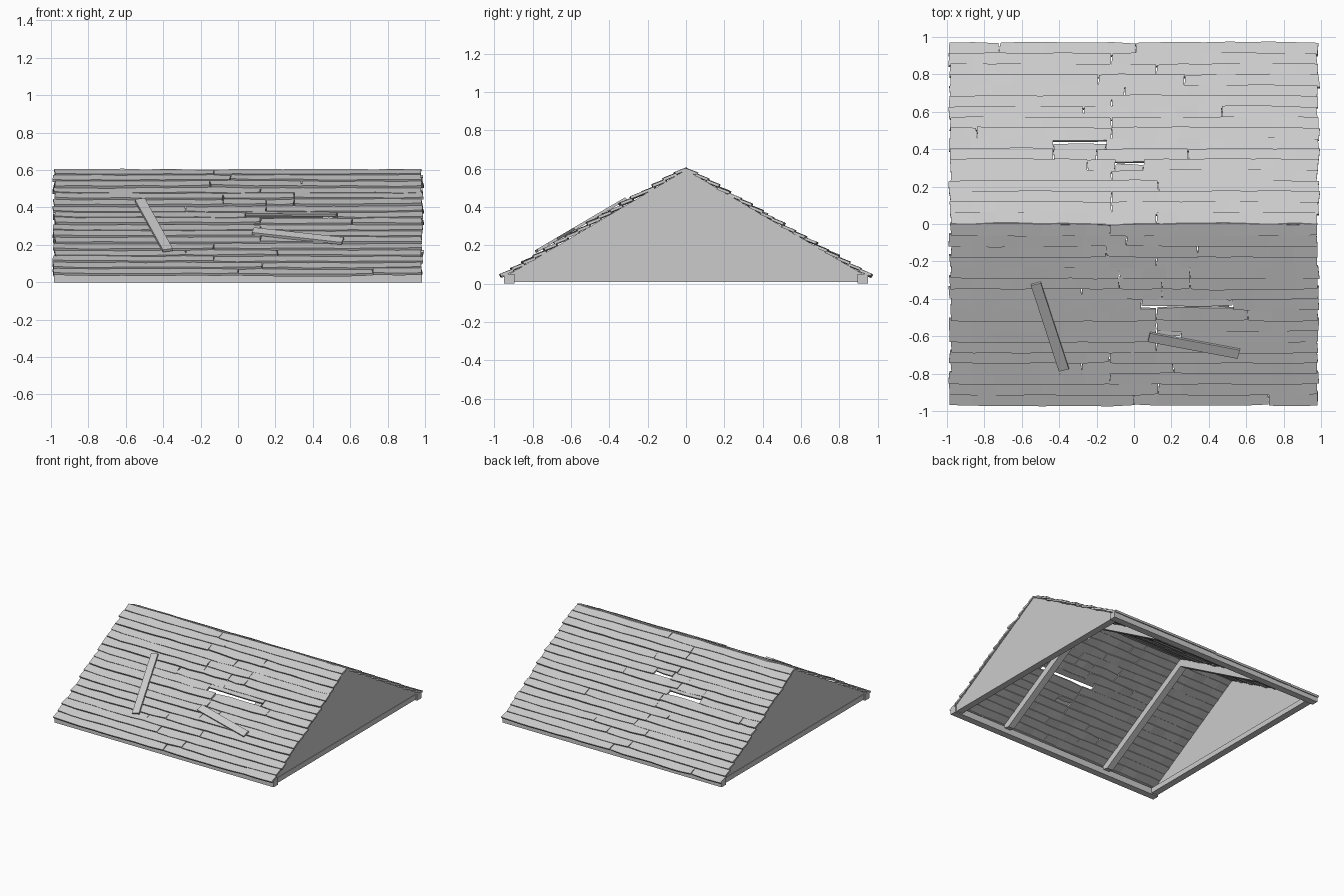
import bpy, bmesh, math, random
from mathutils import Vector

if "Cube" in bpy.data.objects:
    bpy.data.objects.remove(bpy.data.objects["Cube"])

random.seed(4)
RIDGE_Z = 0.608
ANG = math.atan2(0.57, 0.97)
C, S = math.cos(ANG), math.sin(ANG)
ROWS = 17
PITCH = 0.965 / C / ROWS


def on_slope(side, x, v, n):
    """x along ridge, v down the slope, n above it; side is -1 front, +1 back."""
    return Vector((x, side * (v * C + n * S), RIDGE_Z - v * S + n * C))


def add_object(name, bm):
    bmesh.ops.recalc_face_normals(bm, faces=bm.faces)
    me = bpy.data.meshes.new(name)
    bm.to_mesh(me)
    bm.free()
    ob = bpy.data.objects.new(name, me)
    bpy.context.collection.objects.link(ob)
    return ob


def loft(bm, rings):
    """Closed tube through rings of points, capped at both ends."""
    vs = [[bm.verts.new(p) for p in r] for r in rings]
    k = len(vs[0])
    for a, b in zip(vs, vs[1:]):
        for i in range(k):
            bm.faces.new((a[i], a[(i + 1) % k], b[(i + 1) % k], b[i]))
    bm.faces.new(vs[0])
    bm.faces.new(vs[-1][::-1])


def box(name, x0, x1, y0, y1, z0, z1):
    bm = bmesh.new()
    loft(bm, [[(x, y0, z0), (x, y1, z0), (x, y1, z1), (x, y0, z1)] for x in (x0, x1)])
    return add_object(name, bm)


def plank(bm, side, x0, x1, v0, v1, lift):
    """Worn board: wavy long edges, ragged ends, lower edge lapping outward."""
    segs = max(2, round((x1 - x0) / 0.12))
    r = random.uniform
    rings = []
    skew = r(-0.003, 0.003)
    for i in range(segs + 1):
        t = i / segs
        a = v0 + r(-0.003, 0.003)
        b = v1 + r(-0.003, 0.003) + skew * (2 * t - 1)
        if i in (0, segs):
            a, b = a + 0.004, b - 0.004
        x = x0 + (x1 - x0) * t
        e = r(-0.004, 0.004) if i in (0, segs) else 0
        n = lift + r(-0.002, 0.002)
        rings.append([on_slope(side, x - e, a, n - 0.018), on_slope(side, x + e, b, n - 0.008),
                      on_slope(side, x + e, b, n + 0.007), on_slope(side, x - e, a, n - 0.004)])
    loft(bm, rings)


# Board joints per row, listed from ridge to eave
JOINTS = {
    -1: [[-.13], [-.04], [-.15, .34], [.12], [-.08, .30], [-.08, .15, .30], [-.28, .15],
         [.04, .53], [.12, .61], [.12], [.12, .25], [.12], [-.13], [-.28, .21], [-.13],
         [.13], [0, .72]],
    1: [[.12], [-.12], [-.12], [.13], [-.12], [-.25, -.1, .05], [-.43, -.2, .29],
        [-.43, -.15], [-.84, -.12], [-.12], [-.27, .47], [-.12], [-.05], [-.19, .27],
        [.12], [-.12], [-.72, .01]],
}
# Broken boards: (side, row, segment) -> kept part of the width, leaving a hole
BROKEN = {(-1, 7, 1): 0.62, (-1, 10, 1): 0.5, (1, 7, 1): 0.55, (1, 5, 2): 0.6}

for side, label in ((-1, "front"), (1, "back")):
    bm = bmesh.new()
    for row, joints in enumerate(JOINTS[side]):
        xs = [-0.985 - random.uniform(-.006, .008)] + joints + [0.985 + random.uniform(-.006, .008)]
        for seg, (a, b) in enumerate(zip(xs, xs[1:])):
            v0 = row * PITCH - (0.007 if row else 0)
            v1 = (row + 1) * PITCH + 0.003
            keep = BROKEN.get((side, row, seg))
            if keep:
                v1 = v0 + (v1 - v0) * keep
            # the board below a hole must not ride up into it
            lift = random.uniform(-0.002, 0.005)
            if side == -1 and 1 <= row <= 12 and row % 3:
                lift += 0.005
            plank(bm, side, a + 0.002, b - 0.002, v0, v1, lift)
    add_object(label + "_roof_boards", bm)


# Loose boards lying across the front slope
def loose_board(name, p, q, width, n):
    bm = bmesh.new()
    p, q = Vector((p[0], -p[1] / C)), Vector((q[0], -q[1] / C))
    d = (q - p).normalized()
    w = Vector((-d.y, d.x)) * width / 2
    loft(bm, [[on_slope(-1, *(e + s * w), h) for s, h in ((-1, n), (1, n), (1, n + .015), (-1, n + .015))]
              for e in (p, q)])
    add_object(name, bm)


loose_board("loose_board_steep", (-0.525, -0.31), (-0.375, -0.77), 0.055, 0.010)
loose_board("loose_board_flat", (0.08, -0.595), (0.56, -0.685), 0.055, 0.010)

# Base frame: eave beams and end ties
for s, label in ((-1, "front"), (1, "back")):
    box(label + "_eave_beam", -0.985, 0.985, s * 0.95, s * 0.895, 0, 0.052)
for s, label in ((-1, "left"), (1, "right")):
    box(label + "_end_tie", s * 0.92, s * 0.975, -0.9, 0.9, 0.008, 0.05)
    # Triangular gable wall
    bm = bmesh.new()
    tri = [(-0.93, 0.045), (0.93, 0.045), (0, 0.594)]
    loft(bm, [[(s * x, y, z) for y, z in tri] for x in (0.955, 0.972)])
    add_object(label + "_gable_wall", bm)

# Rafter pairs under the boards
for s, label in ((-1, "left"), (1, "right")):
    x = s * 0.48
    bm = bmesh.new()
    prof = [(0, 0.592), (0.93, 0.045), (0.85, 0.03), (0, 0.53)]
    for side in (-1, 1):
        loft(bm, [[(x + w, side * y, z) for y, z in prof] for w in (-0.027, 0.027)])
    add_object(label + "_rafters", bm)
